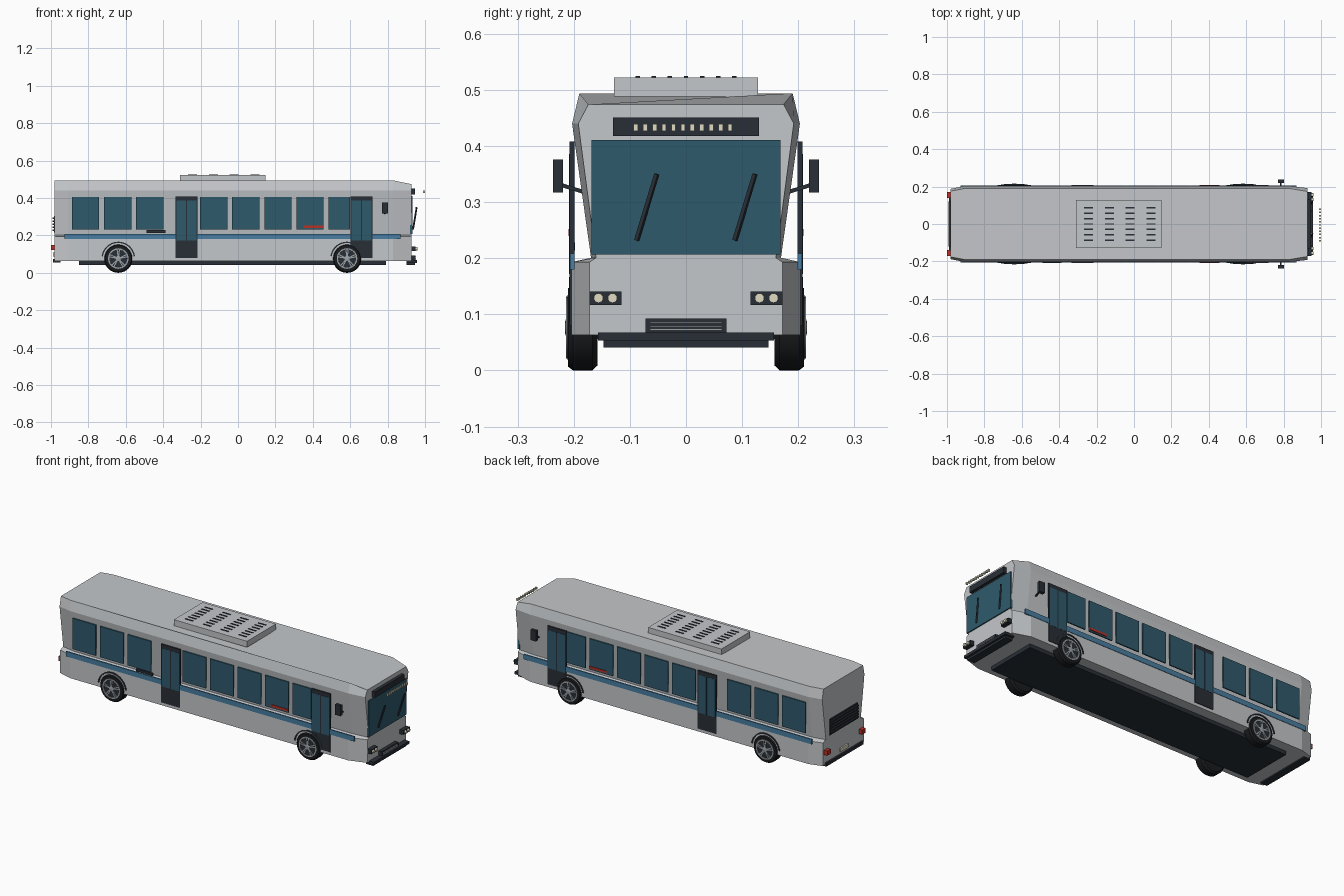
import bpy, bmesh, math
from mathutils import Vector

if "Cube" in bpy.data.objects:
    bpy.data.objects.remove(bpy.data.objects["Cube"])


def mat(name, r, g, b):
    m = bpy.data.materials.new(name)
    m.diffuse_color = (r, g, b, 1)
    m.use_nodes = True
    m.node_tree.nodes["Principled BSDF"].inputs["Base Color"].default_value = m.diffuse_color
    return m


BODY = mat("light grey paint", .55, .57, .59)
GLASS = mat("teal glass", .028, .102, .15)
BLUE = mat("blue stripe", .065, .21, .36)
DARK = mat("charcoal trim", .022, .028, .038)
TYRE = mat("black rubber", .010, .011, .013)
RED = mat("red", .5, .03, .02)
CREAM = mat("cream lamp", .75, .72, .55)
RIM = mat("rim grey", .34, .37, .39)


def finish(name, bm, m, smooth=False):
    bmesh.ops.recalc_face_normals(bm, faces=bm.faces)
    me = bpy.data.meshes.new(name)
    bm.to_mesh(me)
    bm.free()
    me.materials.append(m)
    ob = bpy.data.objects.new(name, me)
    bpy.context.collection.objects.link(ob)
    if smooth:
        bpy.context.view_layer.objects.active = ob
        ob.select_set(True)
        bpy.ops.object.shade_smooth_by_angle(angle=math.radians(35))
        ob.select_set(False)
    return ob


def add_box(bm, x, y, z):
    vs = bmesh.ops.create_cube(bm, size=1)["verts"]
    for v in vs:
        v.co = Vector([(a[0] + a[1]) / 2 + c * (a[1] - a[0]) for a, c in zip((x, y, z), v.co)])
    return vs


def box(name, x, y, z, m):
    bm = bmesh.new()
    add_box(bm, x, y, z)
    return finish(name, bm, m)


def side_boxes(name, x, y, z, m):
    box(name + "_right", x, (-y[1], -y[0]), z, m)
    box(name + "_left", x, y, z, m)


def loft(name, rings, m):
    """Closed skin through rings of equal point count."""
    bm = bmesh.new()
    vs = [[bm.verts.new(p) for p in r] for r in rings]
    n = len(vs[0])
    for a, b in zip(vs, vs[1:]):
        for i in range(n):
            bm.faces.new((a[i], a[(i + 1) % n], b[(i + 1) % n], b[i]))
    bm.faces.new(vs[0])
    bm.faces.new(vs[-1])
    return finish(name, bm, m)


def plan(w, front, rear, z, zf=None, xf=.83):
    """Bus outline with chamfered corners: half widths at middle, front and rear."""
    zf = z if zf is None else zf
    half = [(-.98, rear, z), (-.905, w, z), (xf, w, z), (.927, front, zf)]
    return [(x, -y, h) for x, y, h in half] + [(x, y, h) for x, y, h in reversed(half)]


def spin(name, profile, cx, cz, side, m, steps=40):
    """Wheel part turned about the y axis from (radius, y) points."""
    rings = []
    for r, y in profile:
        rings.append([(cx + r * math.cos(t), side * y, cz + r * math.sin(t))
                      for t in [2 * math.pi * k / steps for k in range(steps)]])
    ob = loft(name, rings, m)
    bpy.context.view_layer.objects.active = ob
    ob.select_set(True)
    bpy.ops.object.shade_smooth_by_angle(angle=math.radians(35))
    ob.select_set(False)


def rod(name, a, b, r, m):
    a, b = Vector(a), Vector(b)
    bm = bmesh.new()
    vs = add_box(bm, (-r, r), (-r, r), (0, (b - a).length))
    q = (b - a).to_track_quat('Z', 'Y')
    for v in vs:
        v.co = a + q @ v.co
    finish(name, bm, m)


# Body shell: wide skirt, ledge, then walls leaning out to the roof
loft("lower_body", [plan(.204, .172, .182, .063), plan(.204, .172, .182, .193),
                    plan(.169, .160, .160, .201)], BODY)
loft("upper_body", [plan(.169, .160, .155, .199), plan(.203, .192, .188, .44),
                    plan(.19, .174, .176, .494, .474)], BODY)
box("chassis", (-.85, .79), (-.147, .147), (.042, .066), DARK)

# Roof unit with rows of vents
box("roof_unit", (-.31, .146), (-.128, .128), (.488, .522), BODY)
bm = bmesh.new()
for cx in (-.243, -.131, -.021, .09):
    for k in range(7):
        y = (k - 3) * .0288
        add_box(bm, (cx - .024, cx + .024), (y - .004, y + .004), (.52, .5245))
finish("roof_vents", bm, DARK)

# Side windows, stripe and doors
for k in (0, 1, 2, 4, 5, 6, 7, 8):
    x = -.888 + .1714 * k
    side_boxes("window_%d" % k, (x, min(x + .146, .6)), (.199, .206), (.232, .405), GLASS)
side_boxes("stripe", (-.928, .868), (.199, .2065), (.18, .208), BLUE)
for name, x in (("middle_door", -.334), ("front_door", .602)):
    side_boxes(name, (x, x + .117), (.199, .2075), (.08, .408), DARK)
    for leaf in (.006, .062):
        side_boxes(name + "_glass", (x + leaf, x + leaf + .049), (.2065, .2085), (.172, .386), GLASS)
side_boxes("red_marker", (.35, .458), (.203, .2095), (.24, .252), RED)
box("side_vent", (-.49, -.388), (-.2085, -.198), (.214, .228), DARK)

# Mirrors on short arms
side_boxes("mirror", (.77, .803), (.219, .237), (.317, .376), DARK)
for s in (-1, 1):
    rod("mirror_arm", (.785, s * .182, .318), (.785, s * .224, .331), .0035, DARK)

# Front: windscreen, wipers, sign, lamps, grille, bumper
box("windscreen", (.92, .933), (-.168, .168), (.207, .411), GLASS)
for y in (-.088, .087):
    rod("wiper", (.936, y, .232), (.955, y + .036, .35), .0035, DARK)
box("sign_board", (.92, .945), (-.13, .13), (.418, .451), DARK)
bm = bmesh.new()
for k in range(11):
    y = -.0895 + .0168 * k
    add_box(bm, (.99, 1.0), (y - .0038, y + .0038), (.427, .439))
finish("sign_lights", bm, CREAM)
side_boxes("headlamp_case", (.915, .95), (.115, .172), (.117, .141), DARK)
for y in (-.156, -.131, .131, .156):
    bm = bmesh.new()
    vs = bmesh.ops.create_cone(bm, cap_ends=True, segments=16, radius1=.0085,
                               radius2=.0085, depth=.02)["verts"]
    for v in vs:
        v.co = Vector((.949 + v.co.z, y + v.co.x, .129 + v.co.y))
    finish("headlamp", bm, CREAM)
box("front_grille", (.92, .948), (-.072, .072), (.066, .093), DARK)
for z in (.073, .079, .085):
    box("grille_bar", (.945, .951), (-.064, .064), (z - .0014, z + .0014), RIM)
box("front_bumper", (.9, .957), (-.157, .157), (.053, .068), DARK)
box("front_bumper_lip", (.9, .945), (-.147, .147), (.041, .054), DARK)

# Rear: slatted vent, tail lamps, plate, bumper
box("rear_vent", (-.984, -.97), (-.125, .125), (.215, .305), DARK)
for k in range(5):
    z = .228 + .016 * k
    box("rear_slat", (-.993, -.98), (-.12, .12), (z - .004, z + .004), DARK)
side_boxes("tail_lamp", (-1.0, -.972), (.14, .17), (.122, .148), RED)
box("rear_plate", (-.988, -.975), (-.035, .035), (.088, .108), CREAM)
box("rear_bumper", (-.99, -.95), (-.165, .165), (.056, .074), DARK)

# Wheels with five twin-spoke rims and arch trims
for cx in (-.64, .583):
    for s in (-1, 1):
        cz = .0765
        spin("tyre", [(.05, .158), (.068, .158), (.0765, .167), (.0765, .201),
                      (.07, .210), (.054, .211)], cx, cz, s, TYRE)
        spin("wheel_disc", [(.05, .2), (.05, .2115)], cx, cz, s, DARK)
        spin("rim_ring", [(.055, .205), (.055, .2135), (.048, .2135), (.047, .208)], cx, cz, s, RIM)
        spin("hub", [(.014, .205), (.014, .2145), (.009, .216)], cx, cz, s, RIM, 20)
        for k in range(5):
            t = math.pi / 2 + k * math.tau / 5
            for d in (-.13, .13):
                u = t + d
                rod("spoke", (cx + .009 * math.cos(u), s * .2115, cz + .009 * math.sin(u)),
                    (cx + .05 * math.cos(u), s * .2115, cz + .05 * math.sin(u)), .0028, RIM)
        # arch trim: half ring standing just off the skirt
        arc = []
        for k in range(21):
            t = math.radians(8 + 164 * k / 20)
            c, n = math.cos(t), math.sin(t)
            arc.append([(cx + r * c, s * y, cz + r * n)
                        for r, y in ((.083, .2), (.083, .2085), (.09, .2085), (.09, .2))])
        loft("arch_trim", arc, DARK)
